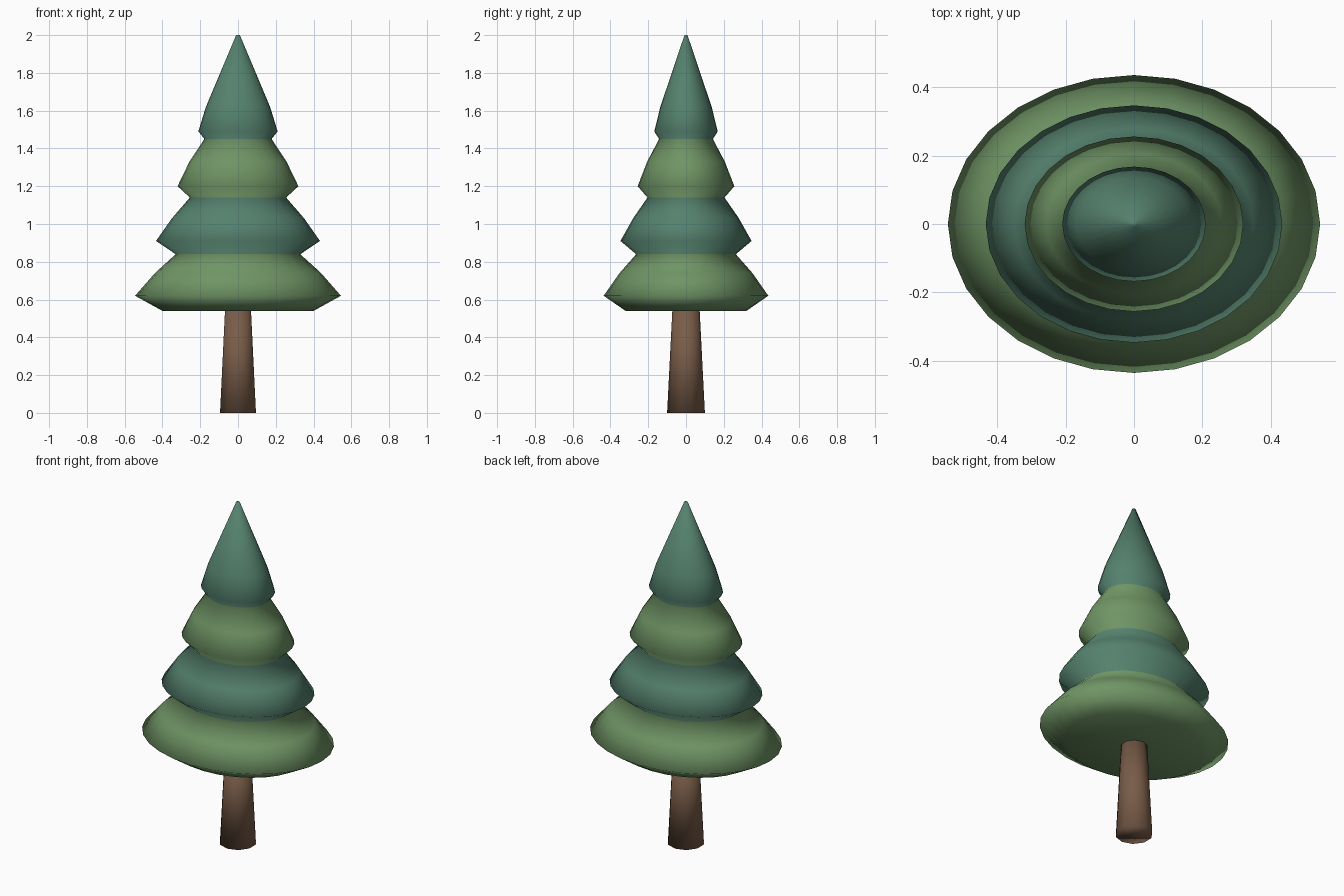
import bpy, bmesh, math

if "Cube" in bpy.data.objects:
    bpy.data.objects.remove(bpy.data.objects["Cube"])

SIDES = 28
Y_RATIO = 0.8


def material(name, rgb):
    m = bpy.data.materials.new(name)
    m.diffuse_color = (*rgb, 1)
    m.use_nodes = True
    m.node_tree.nodes["Principled BSDF"].inputs["Base Color"].default_value = m.diffuse_color
    return m


light = material("light_green", (0.16, 0.30, 0.13))
teal = material("blue_green", (0.09, 0.22, 0.155))
brown = material("bark", (0.19, 0.107, 0.065))

# Foliage profile (radius, height): hem, rim and shoulder of each tier, then the tip
profile = [
    (0.40, 0.54), (0.545, 0.62), (0.44, 0.74),
    (0.33, 0.84), (0.434, 0.91), (0.35, 1.03),
    (0.255, 1.14), (0.32, 1.20), (0.257, 1.33),
    (0.178, 1.45), (0.21, 1.49), (0.17, 1.62),
    (0.01, 2.0),
]

# Foliage: oval lathe, one colour per tier
bm = bmesh.new()
rings = []
for r, z in profile:
    rings.append([bm.verts.new((r * math.cos(a), r * Y_RATIO * math.sin(a), z))
                  for a in (2 * math.pi * i / SIDES for i in range(SIDES))])
for k in range(len(rings) - 1):
    lo, hi = rings[k], rings[k + 1]
    for i in range(SIDES):
        j = (i + 1) % SIDES
        f = bm.faces.new((lo[i], lo[j], hi[j], hi[i]))
        f.material_index = (k // 3) % 2

# Flat underside and tiny tip cap
centre = bm.verts.new((0, 0, profile[0][1]))
for i in range(SIDES):
    bm.faces.new((centre, rings[0][(i + 1) % SIDES], rings[0][i]))
bm.faces.new(rings[-1]).material_index = 1
for f in bm.faces:
    f.smooth = True
mesh = bpy.data.meshes.new("foliage")
bm.to_mesh(mesh)
bm.free()
mesh.materials.append(light)
mesh.materials.append(teal)
bpy.context.collection.objects.link(bpy.data.objects.new("foliage", mesh))

# Trunk: tapered ten-sided post
bpy.ops.mesh.primitive_cone_add(vertices=10, radius1=0.10, radius2=0.072,
                                depth=0.55, location=(0, 0, 0.275))
trunk = bpy.context.object
trunk.name = "trunk"
trunk.data.materials.append(brown)
bpy.ops.object.shade_smooth()
